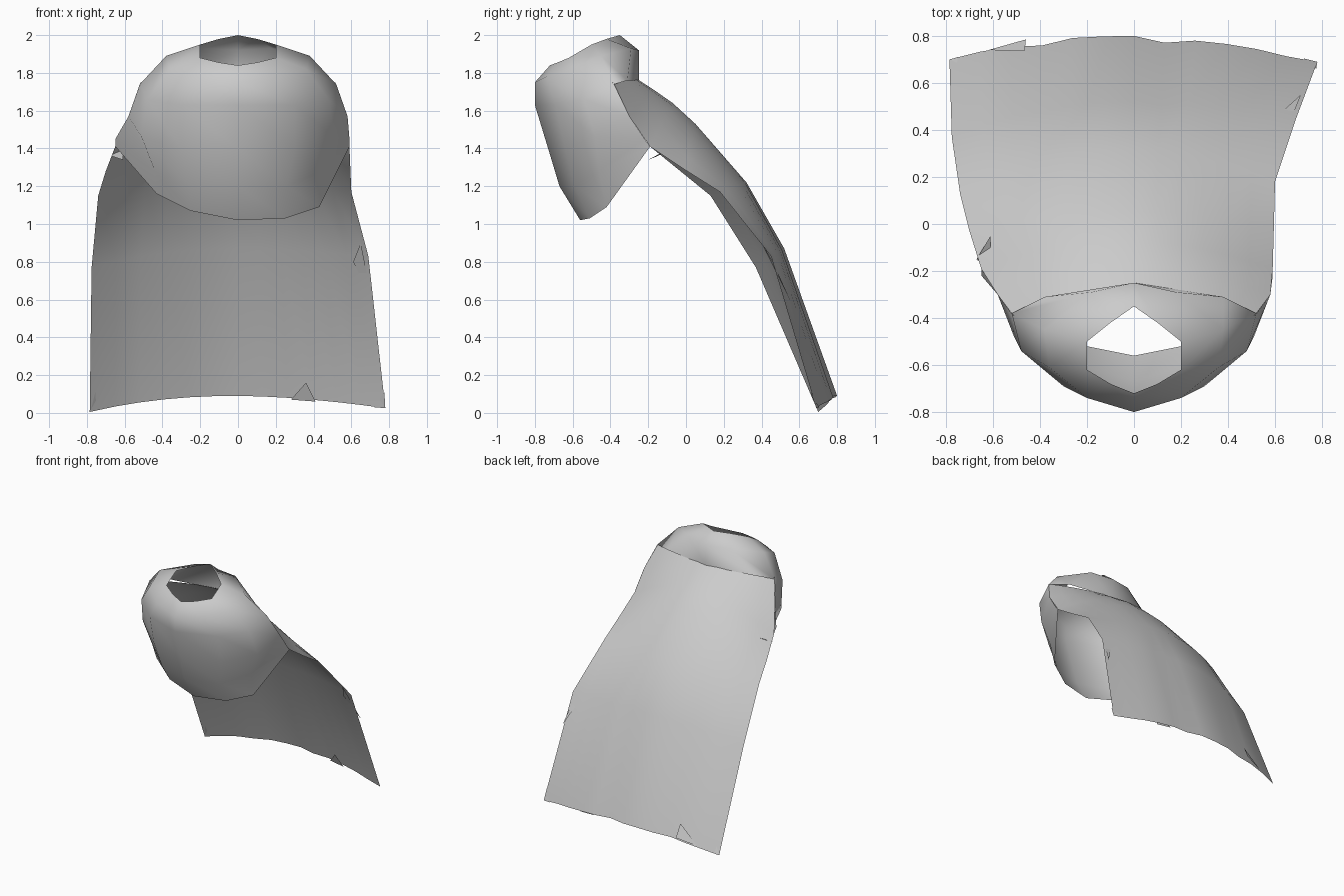
import bpy, bmesh, math

if "Cube" in bpy.data.objects:
    bpy.data.objects.remove(bpy.data.objects["Cube"])


def make_sheet(name, rows, closed_rows=0):
    """Skin neighbouring rows of points; the first closed_rows rows are full rings."""
    bm = bmesh.new()
    grid = [[bm.verts.new(p) for p in row] for row in rows]
    for r in range(len(grid) - 1):
        a, b = grid[r], grid[r + 1]
        if len(a) > len(b):            # ring above an open front flap
            off = (len(a) + 1 - len(b)) // 2
            a = a[off:off + len(b)]
        n = len(b)
        for i in range(n if r + 1 < closed_rows else n - 1):
            j = (i + 1) % n
            bm.faces.new((a[i], b[i], b[j], a[j]))
    bmesh.ops.recalc_face_normals(bm, faces=bm.faces)
    return finish(name, bm)


def finish(name, bm):
    me = bpy.data.meshes.new(name)
    bm.to_mesh(me)
    bm.free()
    ob = bpy.data.objects.new(name, me)
    bpy.context.collection.objects.link(ob)
    for p in me.polygons:
        p.use_smooth = True
    return ob


# Cowl: half rows from front centre round to the back; lower rows stop at the shoulder
half_rows = [
    [(0, -.72, 1.84), (.1, -.68, 1.855), (.2, -.62, 1.88), (.2, -.5, 1.95), (.1, -.42, 1.98), (0, -.35, 2.0)],
    [(0, -.8, 1.75), (.2, -.74, 1.78), (.36, -.61, 1.82), (.38, -.45, 1.89), (.18, -.29, 1.93), (0, -.25, 1.92)],
    [(0, -.8, 1.63), (.3, -.69, 1.63), (.48, -.54, 1.66), (.52, -.38, 1.74), (.38, -.31, 1.76), (0, -.25, 1.76)],
    [(0, -.73, 1.4), (.3, -.64, 1.4), (.51, -.48, 1.46), (.58, -.3, 1.57)],
    [(0, -.67, 1.2), (.26, -.59, 1.2), (.44, -.46, 1.28), (.59, -.22, 1.45)],
    [(0, -.56, 1.02), (.25, -.51, 1.03), (.43, -.42, 1.09), (.59, -.19, 1.41)],
]
cowl_rows = []
for r, half in enumerate(half_rows):
    wide = 1.1 if r > 3 else 1.0       # left shoulder hangs a little wider
    lift = .16 if r == 5 else 0        # and its hem sits a little higher
    left = [(-x * (wide if i == 3 else 1), y, z + (lift * x if i < 3 else 0))
            for i, (x, y, z) in enumerate(half)][1:]
    right = half[:-1] if len(half) == 6 else half
    if len(half) == 6:                 # full ring: the back centre is already in left
        left = left[:-1] + [half[-1]]
    cowl_rows.append(left[::-1] + right)
make_sheet("cowl", cowl_rows, closed_rows=3)

# Cape: each row is left edge, centre and right edge, draped between
cape_profile = [
    ((-.515, -.39, 1.75), (-.262, 1.77), (.515, -.39, 1.75)),
    ((-.58, -.3, 1.57), (-.17, 1.71), (.58, -.3, 1.57)),
    ((-.65, -.19, 1.41), (-.07, 1.64), (.59, -.19, 1.41)),
    ((-.70, -.03, 1.28), (.05, 1.53), (.595, -.01, 1.29)),
    ((-.74, .13, 1.15), (.32, 1.22), (.60, .18, 1.17)),
    ((-.775, .37, .77), (.52, .87), (.69, .45, .83)),
    ((-.785, .7, .005), (.80, .09), (.78, .69, .025)),
]
COLS = 12
cape_rows = []
for r, (lf, (cy, cz), rt) in enumerate(cape_profile):
    row = []
    for i in range(COLS + 1):
        u = 2 * i / COLS - 1
        e = lf if u < 0 else rt
        k = abs(u) ** (1.5 if r == 0 else 2.2 if u < 0 else 1.7)
        fold = -.025 * max(0, r - 4) / 2 * max(0, math.sin(u * 9)) * (1 - k)
        y = cy + (e[1] - cy) * k + fold
        row.append((e[0] * abs(u), y, cz + (e[2] - cz) * k))
    cape_rows.append(row)
make_sheet("cape", cape_rows)

# Small turned-over tucks along the hem and sides
tucks = [
    [(-.62, .74, .05), (-.46, .785, .09), (-.465, .735, .19)],
    [(.28, .77, .07), (.41, .755, .06), (.36, .715, .16)],
    [(-.78, .7, .01), (-.75, .71, .02), (-.755, .66, .11)],
    [(.72, .705, .03), (.78, .69, .025), (.775, .66, .11)],
    [(-.67, -.15, 1.36), (-.61, -.2, 1.34), (-.61, -.05, 1.42)],
    [(.71, .55, .6), (.61, .46, .8), (.65, .4, .9)],
]
bm = bmesh.new()
for t in tucks:
    bm.faces.new([bm.verts.new(p) for p in t])
finish("hem_tucks", bm)
